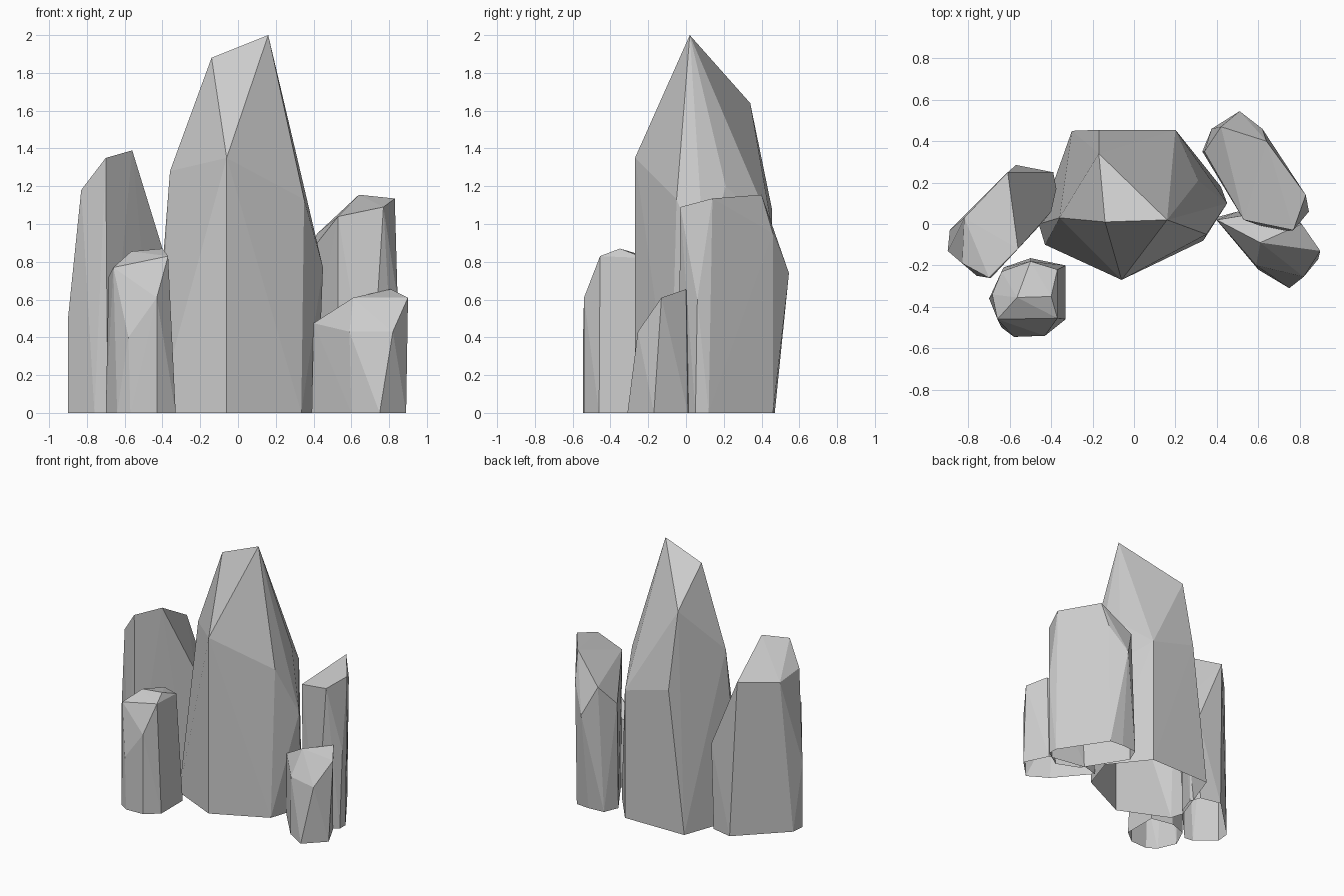
import bpy, bmesh

def crystal(name, base, upper):
    """Faceted shard: convex hull of a ground outline and upper corners, open underneath."""
    bm = bmesh.new()
    for x, y in base:
        bm.verts.new((x, y, 0))
    for p in upper:
        bm.verts.new(p)
    r = bmesh.ops.convex_hull(bm, input=bm.verts[:])
    junk = {e for e in r["geom_interior"] + r["geom_unused"] if isinstance(e, bmesh.types.BMVert)}
    bmesh.ops.delete(bm, geom=list(junk), context='VERTS')
    bottom = [f for f in bm.faces if all(v.co.z < 1e-4 for v in f.verts)]
    bmesh.ops.delete(bm, geom=bottom, context='FACES')
    bmesh.ops.recalc_face_normals(bm, faces=bm.faces[:])
    # keep normals pointing away from the axis of the shard
    c = sum((v.co for v in bm.verts), bm.verts[:][0].co * 0) / len(bm.verts)
    for f in bm.faces:
        if f.normal.dot(f.calc_center_median() - c) < 0:
            f.normal_flip()
    me = bpy.data.meshes.new(name)
    bm.to_mesh(me)
    bm.free()
    bpy.context.collection.objects.link(bpy.data.objects.new(name, me))

# Tall central shard
crystal("main_crystal",
        [(-.06, -.27), (.335, -.08), (.42, .18), (.20, .455), (-.30, .45), (-.46, 0), (-.43, -.10)],
        [(.16, .02, 2), (-.14, .01, 1.88), (-.17, .34, 1.64), (-.06, -.27, 1.35),
         (-.36, .03, 1.28), (.35, -.05, 1.13), (.31, .21, 1.2), (.45, .10, .77),
         (.20, .455, .98), (-.17, .455, 1.08)])

# Left shard
crystal("left_crystal",
        [(-.90, -.13), (-.76, -.25), (-.69, -.26), (-.57, -.12), (-.43, .02), (-.38, .17),
         (-.41, .25), (-.57, .285), (-.81, .04), (-.89, -.03)],
        [(-.56, -.12, 1.39), (-.70, -.26, 1.35), (-.83, -.19, 1.18), (-.82, .03, 1.15),
         (-.61, .25, 1.18), (-.39, .25, .65), (-.40, .06, .87), (-.375, .17, .7),
         (-.90, -.13, .5)])

# Small front left shard
crystal("front_left_crystal",
        [(-.70, -.36), (-.64, -.50), (-.57, -.545), (-.43, -.54), (-.33, -.46), (-.33, -.20),
         (-.50, -.165), (-.63, -.21)],
        [(-.565, -.355, .855), (-.40, -.35, .87), (-.37, -.455, .83), (-.66, -.46, .77),
         (-.43, -.54, .61), (-.58, -.545, .40), (-.64, -.23, .72), (-.50, -.18, .82),
         (-.37, -.22, .82), (-.685, -.34, .72)])

# Low front right shard
crystal("front_right_crystal",
        [(.39, .03), (.60, -.22), (.75, -.31), (.89, -.17), (.80, .01), (.50, .06)],
        [(.40, .02, .475), (.59, -.20, .43), (.82, -.255, .43), (.90, -.13, .61),
         (.81, 0, .655), (.61, -.09, .61), (.52, .04, .52)])

# Back right shard
crystal("back_right_crystal",
        [(.33, .35), (.375, .46), (.50, .47), (.606, .46), (.83, .12), (.83, .05),
         (.70, -.04), (.53, .03)],
        [(.64, .40, 1.155), (.83, .14, 1.135), (.77, -.03, 1.09), (.53, .02, 1.04),
         (.42, .47, .95), (.51, .545, .74), (.34, .35, .8), (.845, .06, .6), (.62, .46, .95)])
